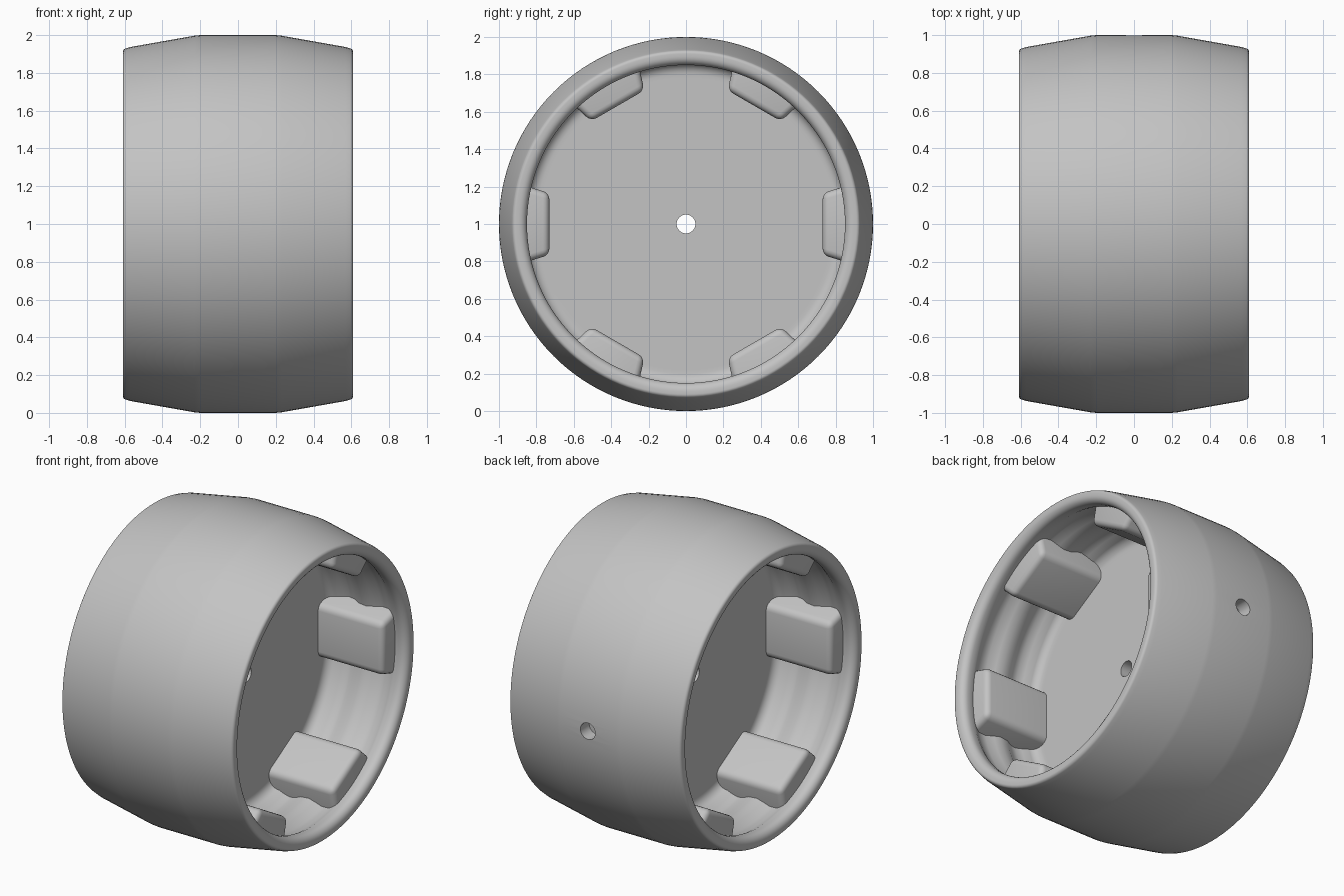
import bpy, bmesh, math
from mathutils import Matrix, Vector

if "Cube" in bpy.data.objects:
    bpy.data.objects.remove(bpy.data.objects["Cube"], do_unlink=True)

# One plain grey for the whole wheel
GREY = (0.55, 0.55, 0.55, 1)
grey = bpy.data.materials.new("plain grey")
grey.use_nodes = True
grey.diffuse_color = GREY
grey.node_tree.nodes["Principled BSDF"].inputs["Base Color"].default_value = GREY


def add_object(name, bm):
    bmesh.ops.recalc_face_normals(bm, faces=bm.faces)
    mesh = bpy.data.meshes.new(name)
    bm.to_mesh(mesh)
    bm.free()
    mesh.materials.append(grey)
    obj = bpy.data.objects.new(name, mesh)
    bpy.context.collection.objects.link(obj)
    obj.location.z = 1
    return obj


def activate(obj):
    bpy.ops.object.select_all(action="DESELECT")
    obj.select_set(True)
    bpy.context.view_layer.objects.active = obj


def arc(cx, cr, radius, start, end, steps=6):
    angles = [math.radians(start + (end - start) * i / steps) for i in range(steps + 1)]
    return [(cx + radius * math.cos(a), cr + radius * math.sin(a)) for a in angles]


# Half profile as (x, radius): hub hole, web, grooved inner wall, rolled lip, crowned tread
half = [(0.06, 0.05), (0.06, 0.07), (0.06, 0.78)]
half += arc(0.12, 0.80, 0.06, 180, 90)
half += [(0.15, 0.875), (0.19, 0.888), (0.23, 0.882), (0.27, 0.862), (0.33, 0.855),
         (0.37, 0.868), (0.42, 0.888), (0.47, 0.885), (0.51, 0.862), (0.53, 0.852)]
half += arc(0.565, 0.895, 0.045, -90, 0)
half += arc(0.59, 0.91, 0.02, 0, 78)
half += [(0.57, 0.937), (0.23, 0.997), (0.20, 1.0)]
profile = half + [(-x, r) for x, r in reversed(half)]

# Wheel body, turned about the x axis
SEGMENTS = 128
bm = bmesh.new()
rings = []
for s in range(SEGMENTS):
    a = 2 * math.pi * s / SEGMENTS
    rings.append([bm.verts.new((x, r * math.cos(a), r * math.sin(a))) for x, r in profile])
for s, ring in enumerate(rings):
    following = rings[(s + 1) % SEGMENTS]
    for i in range(len(profile)):
        j = (i + 1) % len(profile)
        bm.faces.new((ring[i], ring[j], following[j], following[i]))
wheel = add_object("wheel_body", bm)

# Round hole drilled through the back of the tread towards the hub
bm = bmesh.new()
turn = Matrix.Translation((0, 0.7, 0)) @ Matrix.Rotation(math.pi / 2, 4, "X")
bmesh.ops.create_cone(bm, cap_ends=True, segments=32, radius1=0.053, radius2=0.053,
                      depth=0.8, matrix=turn)
drill = add_object("hole_cutter", bm)
drill.hide_render = True
activate(wheel)
cut = wheel.modifiers.new("side_hole", "BOOLEAN")
cut.operation = "DIFFERENCE"
cut.solver = "EXACT"
cut.object = drill
bpy.ops.object.modifier_apply(modifier=cut.name)
bpy.data.objects.remove(drill, do_unlink=True)
bpy.ops.object.shade_smooth_by_angle(angle=math.radians(35))

# Six drive lugs on the inner wall, wider towards the rim and rounded
for n in range(6):
    bm = bmesh.new()
    bmesh.ops.create_cube(bm, size=1)
    for v in bm.verts:
        outer = v.co.z > 0
        v.co = Vector((v.co.x * 1.04, v.co.y * (0.44 if outer else 0.33),
                       0.91 if outer else 0.73))
    bmesh.ops.bevel(bm, geom=[e for e in bm.edges if min(v.co.z for v in e.verts) < 0.8],
                    offset=0.035, segments=4, profile=0.5, affect="EDGES")
    bmesh.ops.rotate(bm, verts=bm.verts, cent=(0, 0, 0),
                     matrix=Matrix.Rotation(math.radians(30 + 60 * n), 3, "X"))
    lug = add_object(f"drive_lug_{n + 1}", bm)
    activate(lug)
    bpy.ops.object.shade_smooth_by_angle(angle=math.radians(35))
